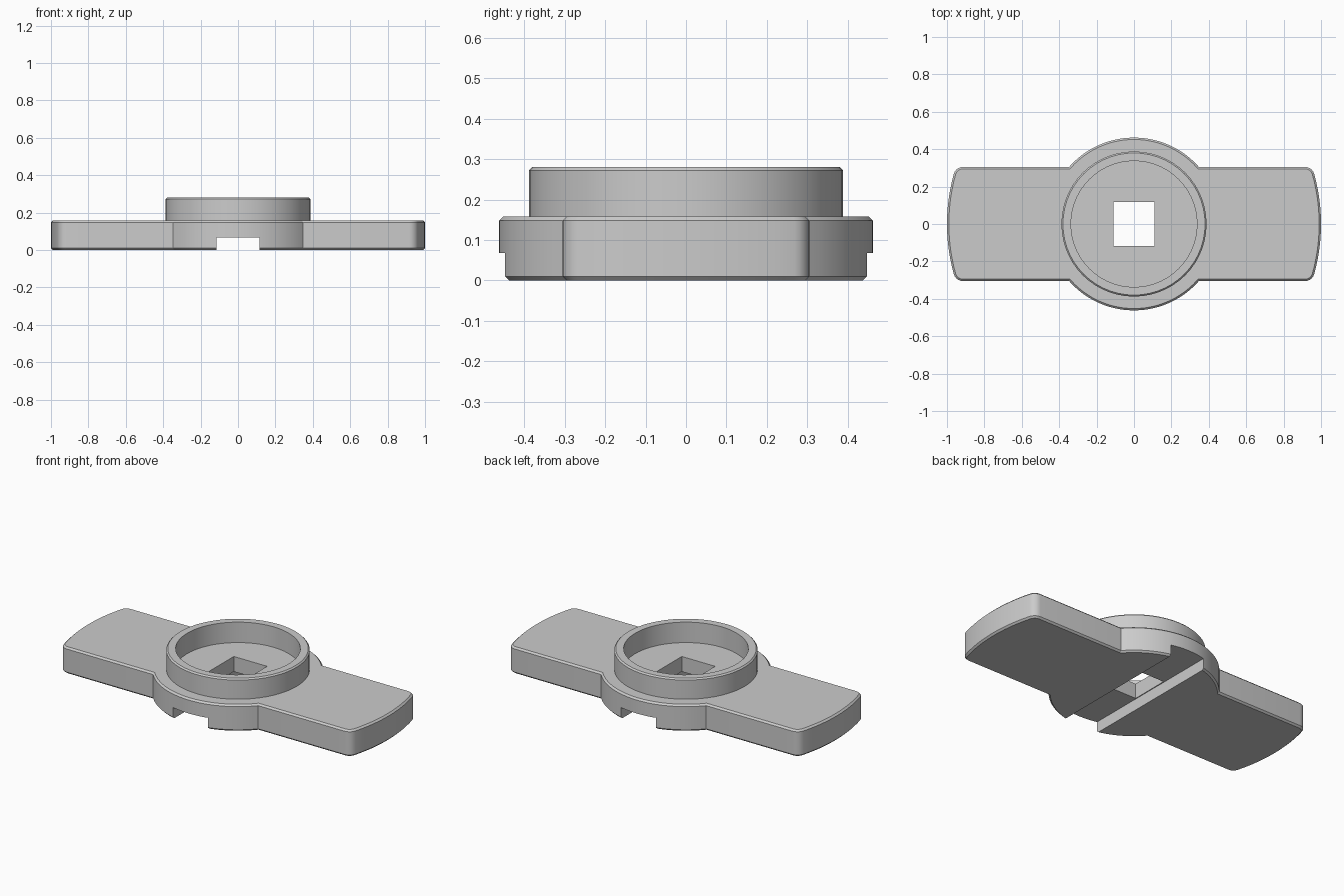
import bpy, bmesh
from math import sin, cos, pi, asin, sqrt, radians

if "Cube" in bpy.data.objects:
    bpy.data.objects.remove(bpy.data.objects["Cube"])

HALF_W, DISC_R, TOP, LIP = 0.305, 0.462, 0.158, 0.28


def make_object(name, bm):
    bmesh.ops.recalc_face_normals(bm, faces=bm.faces)
    mesh = bpy.data.meshes.new(name)
    bm.to_mesh(mesh)
    bm.free()
    ob = bpy.data.objects.new(name, mesh)
    bpy.context.collection.objects.link(ob)
    return ob


def box_cutter(name, sx, sy, z0, z1):
    bm = bmesh.new()
    bmesh.ops.create_cube(bm, size=1)
    for v in bm.verts:
        v.co = (v.co.x * sx, v.co.y * sy, z0 + (v.co.z + 0.5) * (z1 - z0))
    ob = make_object(name, bm)
    ob.hide_render = True
    ob.hide_viewport = True
    return ob


def cut(target, cutter):
    mod = target.modifiers.new("cut", 'BOOLEAN')
    mod.operation = 'DIFFERENCE'
    mod.solver = 'EXACT'
    mod.object = cutter


def smooth(ob):
    bpy.ops.object.select_all(action='DESELECT')
    ob.select_set(True)
    bpy.context.view_layer.objects.active = ob
    bpy.ops.object.shade_smooth_by_angle(angle=radians(30))


# Plate outline: one quarter (bowed end, rounded corner, disc bulge), mirrored
r = 0.05
cy = HALF_W - r
cx = sqrt((1 - r) ** 2 - cy ** 2)
a_end = asin(cy / (1 - r))
quarter = [(cos(a_end * i / 6), sin(a_end * i / 6)) for i in range(6)]
for i in range(6):
    a = a_end + (pi / 2 - a_end) * i / 5
    quarter.append((cx + r * cos(a), cy + r * sin(a)))
a_neck = asin(HALF_W / DISC_R)
for i in range(13):
    a = a_neck + (pi / 2 - a_neck) * i / 12
    quarter.append((DISC_R * cos(a), DISC_R * sin(a)))
half = quarter + [(-x, y) for x, y in quarter[-2::-1]]
outline = half + [(x, -y) for x, y in half[-2:0:-1]]

# Plate body with softened top and bottom rims
bm = bmesh.new()
base = bm.faces.new([bm.verts.new((x, y, 0)) for x, y in outline])
ext = bmesh.ops.extrude_face_region(bm, geom=[base])
for v in ext["geom"]:
    if isinstance(v, bmesh.types.BMVert):
        v.co.z = TOP
rims = [e for e in bm.edges if abs(e.verts[0].co.z - e.verts[1].co.z) < 1e-6]
bmesh.ops.bevel(bm, geom=rims, offset=0.01, segments=1, affect='EDGES')
plate = make_object("plate", bm)

# Slot across the underside and square hole through the middle
cut(plate, box_cutter("slot_cutter", 0.23, 1.2, -0.1, 0.068))
cut(plate, box_cutter("hole_cutter", 0.22, 0.235, -0.2, 0.4))
smooth(plate)

# Raised ring, revolved from a chamfered wall section
section = [(0.337, TOP - 0.01), (0.388, TOP - 0.01), (0.388, LIP - 0.008),
           (0.38, LIP), (0.337, LIP)]
bm = bmesh.new()
N = 56
rows = [[bm.verts.new((rad * cos(2 * pi * i / N), rad * sin(2 * pi * i / N), z))
         for rad, z in section] for i in range(N)]
for i in range(N):
    a, b = rows[i], rows[(i + 1) % N]
    for j in range(len(section)):
        k = (j + 1) % len(section)
        bm.faces.new((a[j], b[j], b[k], a[k]))
ring = make_object("raised_ring", bm)
smooth(ring)
